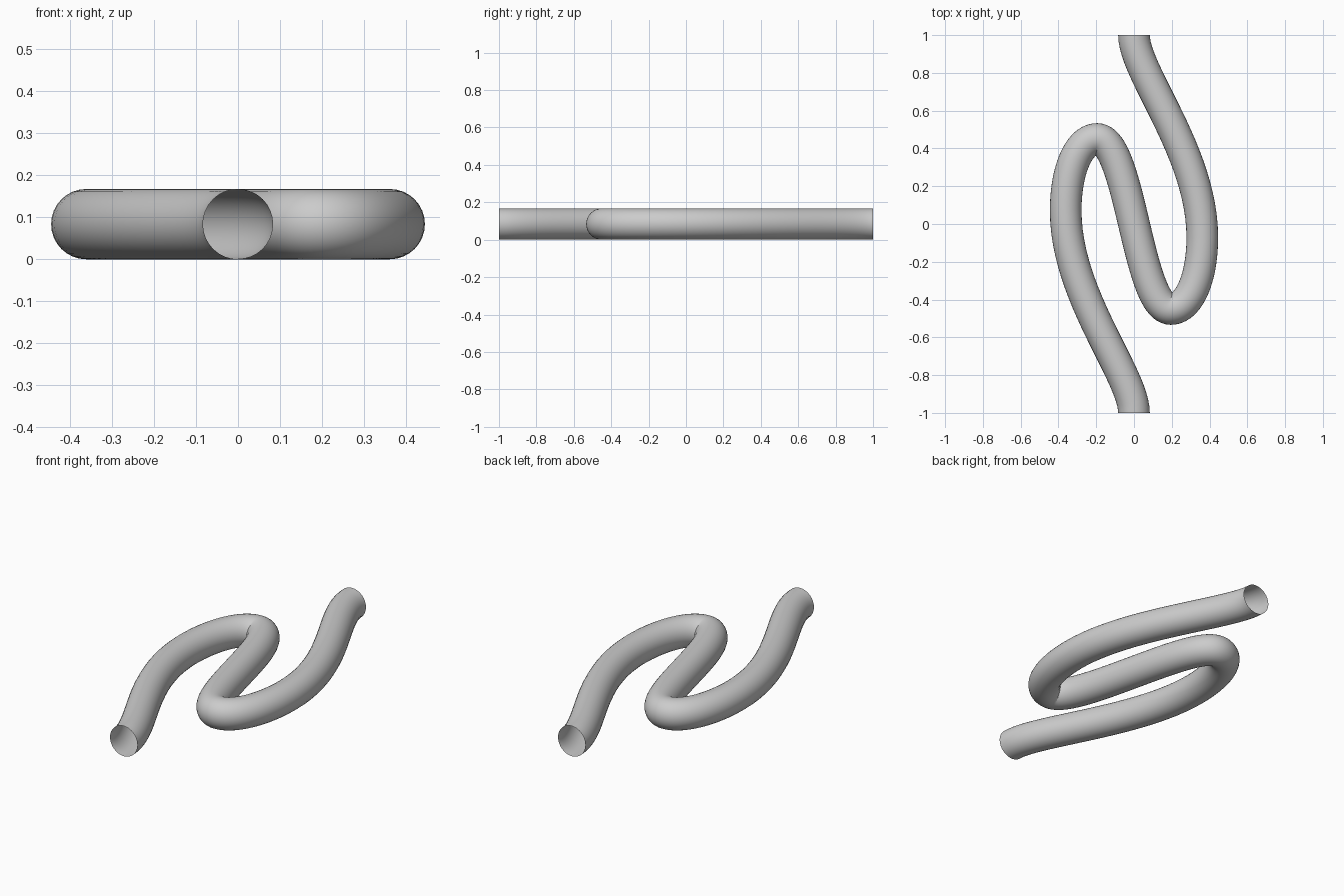
import bpy

if "Cube" in bpy.data.objects:
    bpy.data.objects.remove(bpy.data.objects["Cube"])

R = 0.0837  # tube radius

# one half of the S-shaped centre line: (point, left handle, right handle)
half = [
    ((0, -1), (0, -1.2), (0, -0.8)),
    ((-0.3615, 0.07), (-0.3615, -0.38), (-0.3615, 0.30)),
    ((-0.195, 0.45), (-0.285, 0.45), (-0.105, 0.45)),
]
middle = [((0, 0), (-0.05, 0.21), (0.05, -0.21))]


def turned(p):
    return (-p[0], -p[1])


# the other half is the first turned by 180 degrees
other = [(turned(c), turned(r), turned(l)) for c, l, r in reversed(half)]
path = half + middle + other

# open bent tube swept along the path
curve = bpy.data.curves.new("bent_tube", "CURVE")
curve.dimensions = "3D"
curve.resolution_u = 24
curve.bevel_depth = R
curve.bevel_resolution = 14
curve.use_fill_caps = False
spline = curve.splines.new("BEZIER")
spline.bezier_points.add(len(path) - 1)
for bp, (c, l, r) in zip(spline.bezier_points, path):
    bp.handle_left_type = bp.handle_right_type = "FREE"
    bp.co = (*c, R)
    bp.handle_left = (*l, R)
    bp.handle_right = (*r, R)

tube = bpy.data.objects.new("bent_tube", curve)
bpy.context.collection.objects.link(tube)

# plain grey
grey = bpy.data.materials.new("light grey")
grey.diffuse_color = (0.6, 0.6, 0.6, 1)
grey.use_nodes = True
grey.node_tree.nodes["Principled BSDF"].inputs["Base Color"].default_value = grey.diffuse_color
curve.materials.append(grey)

# mesh with smooth shading
bpy.context.view_layer.objects.active = tube
tube.select_set(True)
bpy.ops.object.convert(target="MESH")
bpy.ops.object.shade_smooth()
